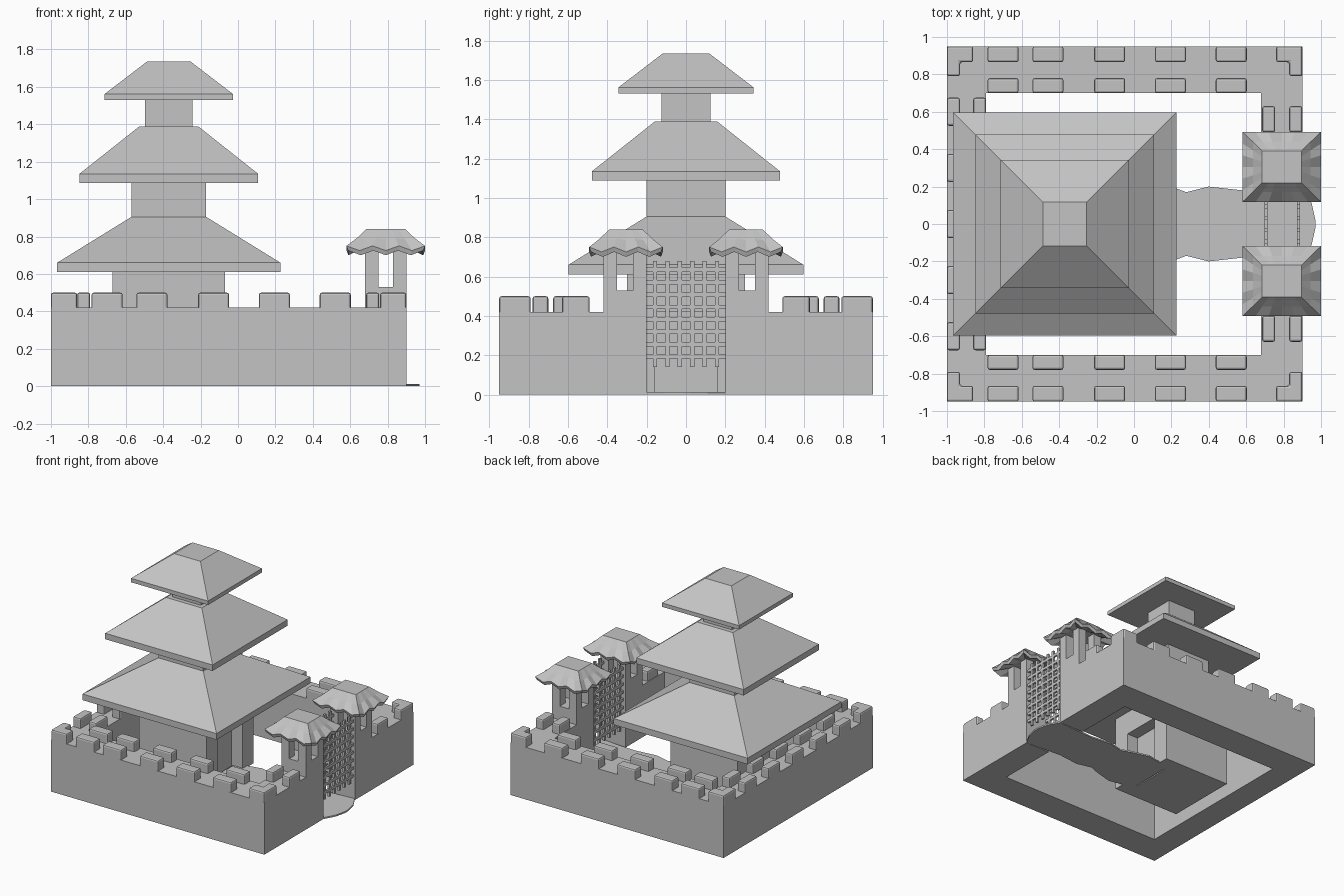
import bpy, bmesh, math
from mathutils import Vector

old = bpy.data.objects.get("Cube")
if old:
    bpy.data.objects.remove(old, do_unlink=True)

stone = bpy.data.materials.new("stone_grey")
stone.use_nodes = True
COLOUR = (0.55, 0.55, 0.55, 1)
stone.diffuse_color = COLOUR
stone.node_tree.nodes["Principled BSDF"].inputs["Base Color"].default_value = COLOUR


def finish(name, bm):
    bmesh.ops.recalc_face_normals(bm, faces=bm.faces)
    mesh = bpy.data.meshes.new(name)
    bm.to_mesh(mesh)
    bm.free()
    mesh.materials.append(stone)
    obj = bpy.data.objects.new(name, mesh)
    bpy.context.collection.objects.link(obj)
    return obj


def add_box(bm, x0, x1, y0, y1, z0, z1):
    verts = bmesh.ops.create_cube(bm, size=1)["verts"]
    for v in verts:
        v.co = Vector((x1 if v.co.x > 0 else x0,
                       y1 if v.co.y > 0 else y0,
                       z1 if v.co.z > 0 else z0))


def boxes(name, items):
    bm = bmesh.new()
    for item in items:
        add_box(bm, *item)
    return finish(name, bm)


def prism(name, outline, z0, z1):
    bm = bmesh.new()
    face = bm.faces.new([bm.verts.new((x, y, z0)) for x, y in outline])
    top = bmesh.ops.extrude_face_region(bm, geom=[face])["geom"]
    for v in top:
        if isinstance(v, bmesh.types.BMVert):
            v.co.z = z1
    return finish(name, bm)


def loft(name, rings):
    """Skin a stack of equal-length rings and cap both ends."""
    bm = bmesh.new()
    rows = [[bm.verts.new(p) for p in ring] for ring in rings]
    n = len(rows[0])
    for a, b in zip(rows, rows[1:]):
        for i in range(n):
            j = (i + 1) % n
            bm.faces.new((a[i], a[j], b[j], b[i]))
    bm.faces.new(rows[0])
    bm.faces.new(rows[-1])
    return finish(name, bm)


# Curtain wall: a U-shaped ring with the gate gap on the +x side
WALL = 0.42
prism("curtain_wall", [(0.9, -0.2), (0.9, -0.95), (-1, -0.95), (-1, 0.95),
                       (0.9, 0.95), (0.9, 0.2), (0.68, 0.2), (0.68, 0.7),
                       (-0.79, 0.7), (-0.79, -0.7), (0.68, -0.7), (0.68, -0.2)],
      0, WALL)

# Battlements in double rows
merlons = []


def merlon(x0, x1, y0, y1):
    merlons.append((x0, x1, y0, y1, WALL - 0.02, 0.5))


for s in (-1, 1):
    def side(x0, x1, ya, yb):
        merlon(x0, x1, min(s * ya, s * yb), max(s * ya, s * yb))

    for x in (-0.7, -0.46, -0.13, 0.195, 0.52):
        side(x - 0.083, x + 0.083, 0.865, 0.95)
        side(x - 0.083, x + 0.083, 0.7, 0.78)
    for x0, x1 in ((0.685, 0.755), (0.83, 0.9)):
        side(x0, x1, 0.49, 0.63)

for y in (-0.6, -0.3, 0, 0.3, 0.6):
    merlon(-1, -0.93, y - 0.075, y + 0.075)
    merlon(-0.86, -0.79, y - 0.075, y + 0.075)

battlements = boxes("battlements", merlons)

# L-shaped corner merlons
corners = [battlements]
for s in (-1, 1):
    for edge, d in ((-1, 1), (0.9, -1)):
        shape = [(0, 0.95), (0.14, 0.95), (0.14, 0.865), (0.07, 0.865),
                 (0.07, 0.79), (0, 0.79)]
        corners.append(prism("corner_merlon",
                             [(edge + d * x, s * y) for x, y in shape],
                             WALL - 0.02, 0.5))
for obj in corners:
    bevel = obj.modifiers.new("worn_edges", "BEVEL")
    bevel.width = 0.012
    bevel.segments = 2

# Gate towers: solid base, four posts and a hipped roof with wavy eaves
GX, GY = 0.79, 0.305


def square_ring(cx, cy, hx, hy, z, steps, wave=0):
    points = []
    signs = [(-1, -1), (1, -1), (1, 1), (-1, 1)]
    for k in range(4):
        a, b = Vector(signs[k]), Vector(signs[(k + 1) % 4])
        for i in range(steps):
            p = a.lerp(b, i / steps)
            lift = wave * math.cos(math.tau * 1.5 * (i / steps)) ** 2
            points.append((cx + p.x * hx, cy + p.y * hy, z + lift))
    return points


for s, label in ((-1, "right"), (1, "left")):
    y0, y1 = sorted((s * 0.2, s * 0.42))
    parts = [(0.68, 0.9, y0, y1, WALL - 0.05, 0.53)]
    for px in (0.68, 0.83):
        for py in (y0, y1 - 0.07):
            parts.append((px, px + 0.07, py, py + 0.07, 0.52, 0.75))
    boxes("gate_tower_" + label, parts)
    cy = s * GY
    loft("gate_roof_" + label, [
        square_ring(GX, cy, 0.12, 0.1, 0.74, 6),
        square_ring(GX, cy, 0.2, 0.178, 0.7, 6, 0.025),
        square_ring(GX, cy, 0.21, 0.187, 0.725, 6, 0.025),
        square_ring(GX, cy, 0.155, 0.135, 0.785, 6, 0.006),
        square_ring(GX, cy, 0.105, 0.085, 0.84, 6)])

# Portcullis pair
PITCH = 0.063
for x, label in ((0.705, "inner"), (0.88, "outer")):
    bars = [(x - 0.008, x + 0.008, (i - 2.5) * PITCH - 0.011,
             (i - 2.5) * PITCH + 0.011, 0.14, 0.68) for i in range(6)]
    bars += [(x - 0.008, x + 0.008, -0.2, 0.2, 0.182 + i * PITCH,
              0.204 + i * PITCH) for i in range(8)]
    boxes("portcullis_" + label, bars)

# Irregular path from the gate to the pagoda door
half = [(0.97, 0.02), (0.95, 0.11), (0.9, 0.2), (0.75, 0.19), (0.58, 0.18),
        (0.4, 0.2), (0.28, 0.17), (0.2, 0.2), (0.05, 0.24), (-0.16, 0.2)]
prism("path", half + [(x, -y) for x, y in reversed(half)], 0, 0.012)

# Pagoda: ground floor with a recessed doorway facing the gate
PX = -0.37
prism("pagoda_ground_floor", [
    (PX - 0.3, -0.3), (PX + 0.3, -0.3), (PX + 0.3, -0.16), (PX + 0.2, -0.16),
    (PX + 0.2, 0.16), (PX + 0.3, 0.16), (PX + 0.3, 0.3), (PX - 0.3, 0.3)],
    0, 0.62)
boxes("door_lintel", [(PX + 0.18, PX + 0.3, -0.17, 0.17, 0.42, 0.62)])
boxes("pagoda_second_floor", [(PX - 0.2, PX + 0.2, -0.2, 0.2, 0.88, 1.1)])
boxes("pagoda_third_floor", [(PX - 0.127, PX + 0.127, -0.125, 0.125, 1.36, 1.54)])

# Pagoda roofs: eave half-width, top half-width, eave bottom, eave top, ridge
for label, wide, narrow, z0, z1, z2 in (
        ("lower", 0.597, 0.2, 0.61, 0.66, 0.905),
        ("middle", 0.478, 0.16, 1.087, 1.135, 1.387),
        ("upper", 0.343, 0.117, 1.53, 1.562, 1.735)):
    loft("pagoda_roof_" + label, [
        square_ring(PX, 0, wide, wide, z0, 1),
        square_ring(PX, 0, wide, wide, z1, 1),
        square_ring(PX, 0, narrow, narrow, z2, 1)])
